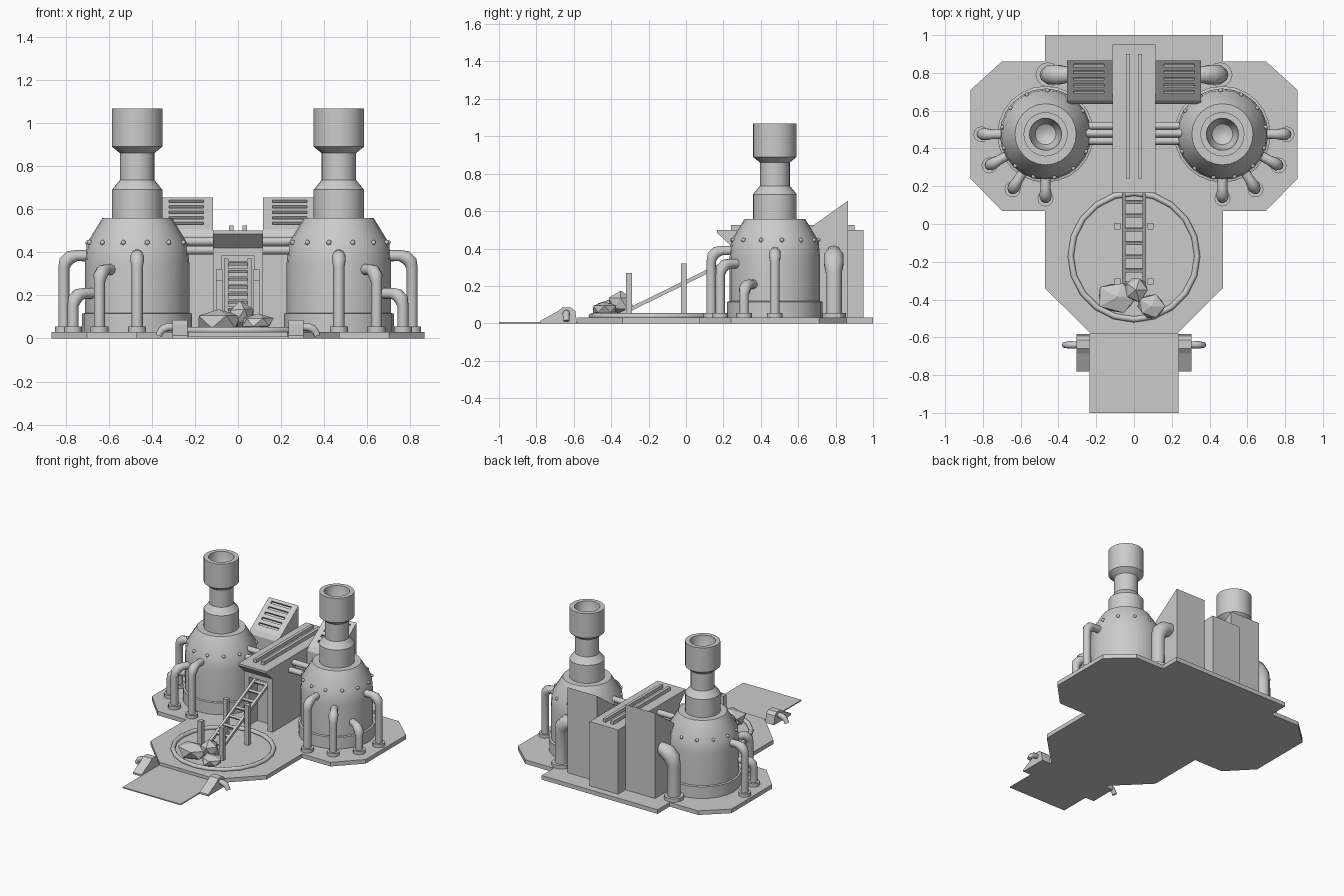
import bpy, bmesh, math, random
from mathutils import Vector

if "Cube" in bpy.data.objects:
    bpy.data.objects.remove(bpy.data.objects["Cube"])

random.seed(4)


def finish(name, bm, smooth=None):
    bmesh.ops.recalc_face_normals(bm, faces=bm.faces)
    me = bpy.data.meshes.new(name)
    bm.to_mesh(me)
    bm.free()
    ob = bpy.data.objects.new(name, me)
    bpy.context.collection.objects.link(ob)
    if smooth:
        activate(ob)
        bpy.ops.object.shade_smooth_by_angle(angle=math.radians(smooth))
    return ob


def activate(ob):
    bpy.ops.object.select_all(action='DESELECT')
    ob.select_set(True)
    bpy.context.view_layer.objects.active = ob


def prism(name, pts, vec):
    """Extrude a closed outline along vec."""
    bm = bmesh.new()
    f = bm.faces.new([bm.verts.new(p) for p in pts])
    r = bmesh.ops.extrude_face_region(bm, geom=[f])
    bmesh.ops.translate(bm, vec=vec, verts=[v for v in r['geom'] if isinstance(v, bmesh.types.BMVert)])
    return finish(name, bm)


def side_prism(name, yz, x0, x1):
    return prism(name, [(x0, y, z) for y, z in yz], (x1 - x0, 0, 0))


def box(name, center, size, tilt=0):
    bm = bmesh.new()
    bmesh.ops.create_cube(bm, size=1)
    bmesh.ops.scale(bm, vec=size, verts=bm.verts)
    ob = finish(name, bm)
    ob.location = center
    ob.rotation_euler.x = tilt
    return ob


def lathe(name, profile, center, sides=24):
    """Turn an (r, z) profile; both ends are closed."""
    bm = bmesh.new()
    rings = [[bm.verts.new((r * math.cos(math.tau * i / sides), r * math.sin(math.tau * i / sides), z))
              for i in range(sides)] for r, z in profile]
    for a, b in zip(rings, rings[1:]):
        for i in range(sides):
            j = (i + 1) % sides
            bm.faces.new((a[i], a[j], b[j], b[i]))
    bm.faces.new(rings[0])
    bm.faces.new(rings[-1])
    ob = finish(name, bm, 30)
    ob.location = center
    return ob


def tube(name, pts, radius, swell=()):
    """Round pipe through pts; points listed in swell are fatter."""
    cu = bpy.data.curves.new(name, 'CURVE')
    cu.dimensions = '3D'
    cu.bevel_depth = radius
    cu.bevel_resolution = 3
    cu.use_fill_caps = True
    sp = cu.splines.new('POLY')
    sp.points.add(len(pts) - 1)
    for i, p in enumerate(pts):
        sp.points[i].co = (*p, 1)
        sp.points[i].radius = 1.22 if i in swell else 1
    ob = bpy.data.objects.new(name, cu)
    bpy.context.collection.objects.link(ob)
    activate(ob)
    bpy.ops.object.convert(target='MESH')
    bpy.ops.object.shade_smooth_by_angle(angle=math.radians(50))


def cut(ob, cutter):
    m = ob.modifiers.new('cut', 'BOOLEAN')
    m.operation = 'DIFFERENCE'
    m.solver = 'EXACT'
    m.object = cutter
    bpy.context.view_layer.update()
    activate(ob)
    bpy.ops.object.modifier_apply(modifier=m.name)
    bpy.data.objects.remove(cutter)


def elbow(foot, direction, top, r, reach):
    """Path up from foot that bends towards direction."""
    f, d = Vector(foot), Vector(direction)
    bend = r * 2.2
    pts = [f, f + Vector((0, 0, top - r - bend - f.z))]
    for a in (30, 60, 90):
        t = math.radians(a)
        pts.append(f + d * bend * (1 - math.cos(t)) + Vector((0, 0, top - r - f.z - bend * (1 - math.sin(t)))))
    return pts + [pts[-1] + d * reach]


# Base plate
half = [(.47, 1), (.47, .86), (.70, .86), (.865, .71), (.865, .24), (.70, .07),
        (.47, .07), (.47, -.34), (.23, -.58)]
outline = half + [(-x, y) for x, y in reversed(half)]
prism("base_plate", [(x, y, 0) for x, y in outline], (0, 0, .03))

# Entry ramp
box("ramp", (0, -.79, .004), (.47, .42, .008))

# Landing ring
bm = bmesh.new()
N, M = 20, 8
g = [[bm.verts.new(((.335 + .016 * math.cos(b)) * math.cos(a), (.335 + .016 * math.cos(b)) * math.sin(a) - .17,
                    .038 + .016 * math.sin(b)))
      for b in [math.tau * j / M for j in range(M)]] for a in [math.tau * i / N for i in range(N)]]
for i in range(N):
    for j in range(M):
        bm.faces.new((g[i][j], g[(i + 1) % N][j], g[(i + 1) % N][(j + 1) % M], g[i][(j + 1) % M]))
finish("landing_ring", bm, 50)

# Central housing with overhanging front, doorway and roof rails
house = side_prism("central_housing", [(.95, .03), (.95, .5), (.165, .5), (.165, .485), (.235, .42), (.235, .03)],
                   -.115, .115)
cut(house, box("door_cutter", (0, .25, .19), (.15, .16, .39)))
for s in (-1, 1):
    box("roof_rail", (s * .031, .57, .51), (.022, .66, .03))

# Ladder
lo, hi = Vector((0, -.36, .045)), Vector((0, .29, .363))
tilt = math.atan2(hi.z - lo.z, hi.y - lo.y)
for s in (-1, 1):
    box("ladder_rail", (lo + hi) / 2 + Vector((s * .054, 0, 0)), (.02, (hi - lo).length, .02), tilt)
for i in range(9):
    box("ladder_rung", lo.lerp(hi, (i + .6) / 9), (.1, .018, .014), tilt)

# Posts beside the ladder
for s in (-1, 1):
    for y, top in ((-.305, .27), (-.012, .32)):
        box("post", (s * .087, y, top / 2), (.032, .032, top))

# Rocks
for c, d in (((-.09, -.385, .075), (.11, .085, .06)), ((.01, -.35, .105), (.062, .065, .06)),
             ((.093, -.437, .075), (.075, .065, .04))):
    bm = bmesh.new()
    bmesh.ops.create_icosphere(bm, subdivisions=1, radius=1.08)
    for v in bm.verts:
        v.co *= random.uniform(.85, 1.12)
        v.co = Vector((v.co.x * d[0], v.co.y * d[1], v.co.z * d[2]))
    finish("rock", bm).location = c

tank = [(.255, 0), (.255, .115), (.242, .118), (.242, .35), (.234, .44), (.162, .558), (.117, .558), (.117, .69),
        (.08, .735), (.08, .86), (.117, .89), (.117, 1.068), (.085, 1.068), (.078, 1.0), (.055, .95), (.02, .93)]
vent = [(.865, .03), (.865, .655), (.655, .505), (.635, .475), (.635, .03)]
bracket = [(-.78, 0), (-.78, .013), (-.685, .065), (-.66, .085), (-.615, .085), (-.592, .065), (-.582, 0)]

for s in (-1, 1):
    cx, cy = s * .468, .475

    # Tank with chimney and rivets
    lathe("tank", tank, (cx, cy, 0))
    for i in range(13):
        a = math.radians(-90 + s * -11.5 + i * 360 / 13)
        bm = bmesh.new()
        bmesh.ops.create_icosphere(bm, subdivisions=1, radius=.013)
        finish("rivet", bm, 60).location = (cx + .232 * math.cos(a), cy + .232 * math.sin(a), .445)

    # Bent pipes around the tank
    for ang, top in ((0, .41), (-29, .235), (-59, .345), (-90, .415)):
        a = math.radians(ang)
        d = Vector((s * math.cos(a), math.sin(a), 0))
        foot = Vector((cx, cy, .03)) + d * .34
        tube("tank_pipe", elbow(foot, -d, top, .026, .06), .026, (2, 3))
        lathe("pipe_flange", [(.042, .02), (.042, .055)], (foot.x, foot.y, 0), 12)

    # Large rear pipe into the vent housing
    tube("rear_pipe", elbow((s * .455, .79, .03), (-s, 0, 0), .415, .045, .05), .045, (2, 3))
    lathe("rear_pipe_flange", [(.066, .02), (.066, .055)], (s * .455, .79, 0), 12)

    # Cross pipes from tank to housing
    for y, z in ((.44, .41), (.48, .45), (.52, .41)):
        tube("cross_pipe", [(s * .28, y, z), (s * .1, y, z)], .021)

    # Sloped vent housing with slots
    v = side_prism("vent_housing", vent, s * .115, s * .355)
    tilt = math.atan2(.15, .21)
    for i in range(5):
        t = .12 + i * .17
        cut(v, box("slot_cutter", (s * .24, .865 - .21 * t, .655 - .15 * t), (.16, .018, .03), tilt))

    # Ramp brackets with small hoses
    side_prism("ramp_bracket", bracket, s * .235, s * .305)
    tube("bracket_hose", [(s * x, -.64, z) for x, z in
                          ((.29, .055), (.325, .053), (.348, .044), (.362, .028), (.368, .012))], .016, (1, 2))
